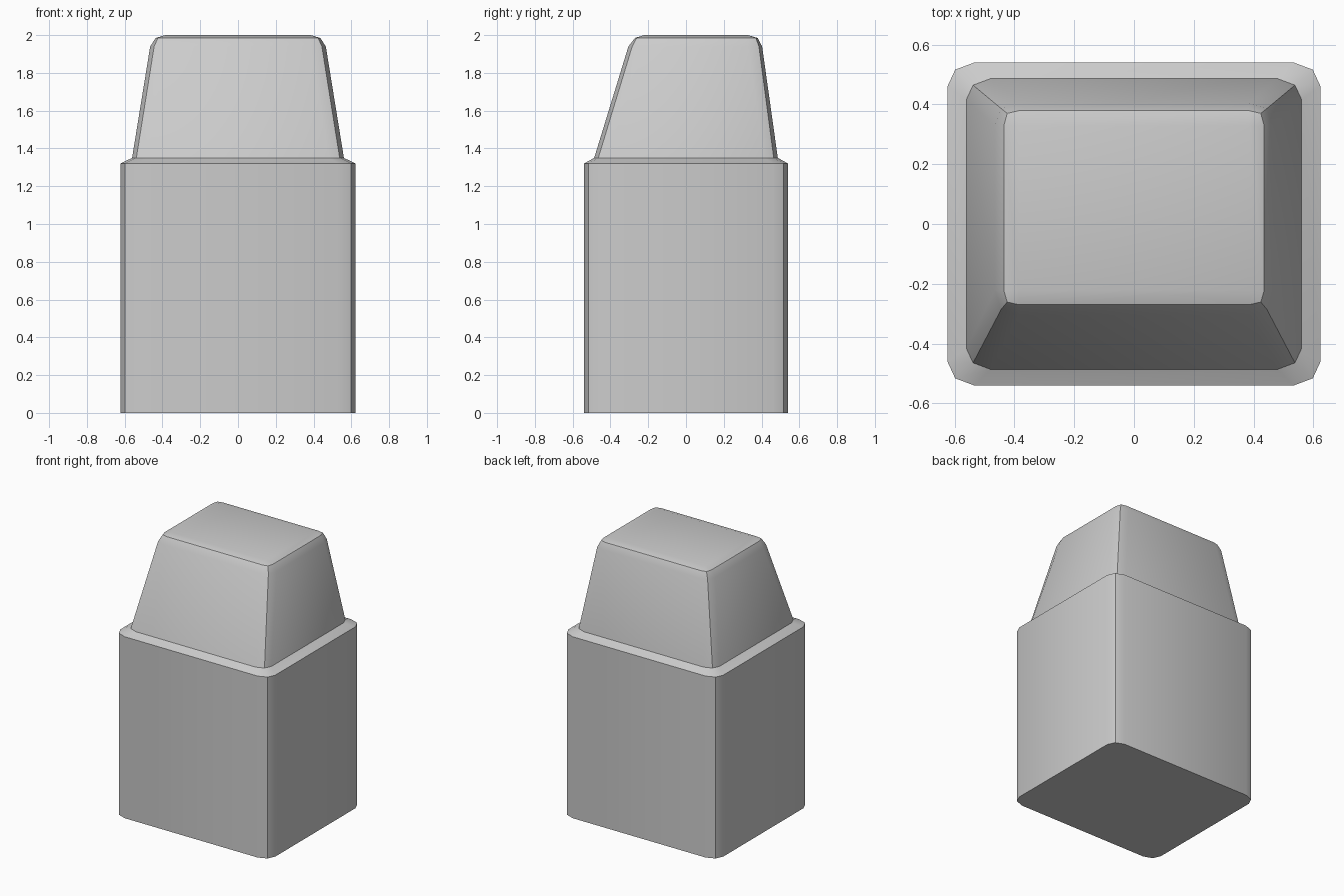
import bpy
import bmesh
import math

if "Cube" in bpy.data.objects:
    bpy.data.objects.remove(bpy.data.objects["Cube"])


def ring(bm, z, xs, back, front):
    """Rounded rectangle: each corner has three points (outer, middle, inner)."""
    def corner(sx, ys):
        xo, xm, xi = xs
        yo, ym, yi = ys
        return [(sx * xo, yi, z), (sx * xm, ym, z), (sx * xi, yo, z)]
    pts = corner(1, back) + corner(-1, back)[::-1]
    pts += corner(-1, front) + corner(1, front)[::-1]
    return [bm.verts.new(p) for p in pts]


def scaled(values, k):
    return tuple(v * k for v in values)


bm = bmesh.new()
bx, by = (0.623, 0.598, 0.534), (0.54, 0.516, 0.462)
by_front = scaled(by, -1)

rings = [
    # straight lower body and its sloped shoulder
    ring(bm, 0.0, bx, by, by_front),
    ring(bm, 1.32, bx, by, by_front),
    ring(bm, 1.35, scaled(bx, 0.9), scaled(by, 0.9), scaled(by_front, 0.9)),
    # tapered cap, leaning towards the back, with rounded top edge
    ring(bm, 1.94, (0.465, 0.444, 0.385), (0.403, 0.386, 0.328), (-0.305, -0.285, -0.222)),
    ring(bm, 1.985, (0.4355, 0.424, 0.385), (0.379, 0.370, 0.328), (-0.270, -0.261, -0.222)),
    ring(bm, 2.0, (0.385,) * 3, (0.328,) * 3, (-0.222,) * 3),
]

# skin the rings and close both ends
for low, high in zip(rings, rings[1:]):
    n = len(low)
    for i in range(n):
        j = (i + 1) % n
        bm.faces.new((low[i], low[j], high[j], high[i]))
bm.faces.new(rings[0])
bm.faces.new(rings[-1])
bmesh.ops.remove_doubles(bm, verts=bm.verts, dist=0.0005)
bmesh.ops.recalc_face_normals(bm, faces=bm.faces)

mesh = bpy.data.meshes.new("body_with_cap")
bm.to_mesh(mesh)
bm.free()
body = bpy.data.objects.new("body_with_cap", mesh)
bpy.context.collection.objects.link(body)
bpy.context.view_layer.objects.active = body
body.select_set(True)
bpy.ops.object.shade_smooth_by_angle(angle=math.radians(30))
